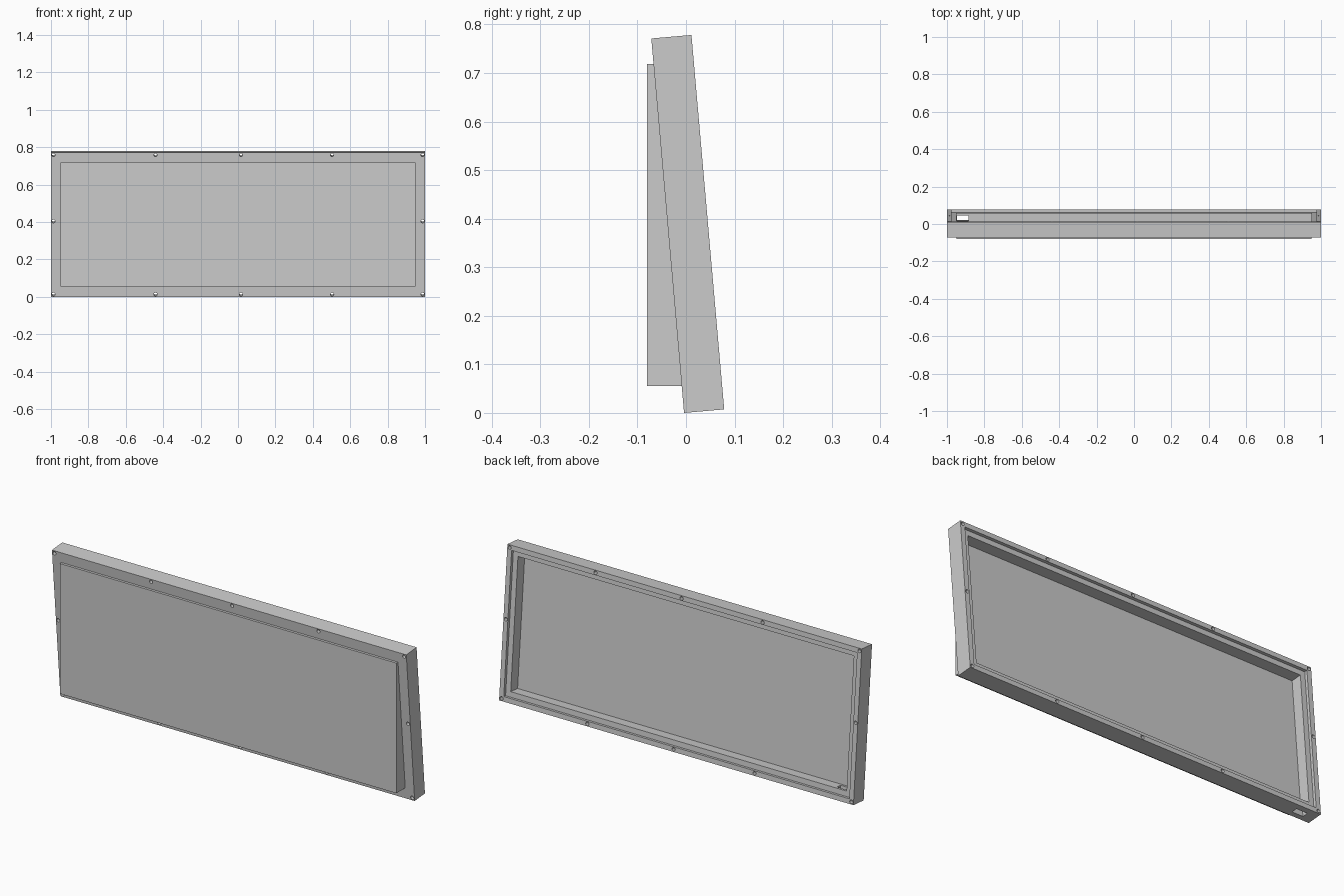
import bpy, bmesh, math
from mathutils import Matrix

cube = bpy.data.objects.get("Cube")
if cube:
    bpy.data.objects.remove(cube, do_unlink=True)

HEIGHT, DEPTH = 0.774, 0.083      # tilted housing, before leaning back
LEAN = math.radians(5)
BASE_Y = -0.004
EDGE = 0.013                      # screw hole distance from the outer edge

grey = bpy.data.materials.new("light grey plastic")
grey.use_nodes = True
colour = (0.6, 0.6, 0.6, 1)
grey.diffuse_color = colour
grey.node_tree.nodes["Principled BSDF"].inputs["Base Color"].default_value = colour


def make_object(name, bm):
    bmesh.ops.recalc_face_normals(bm, faces=bm.faces)
    mesh = bpy.data.meshes.new(name)
    bm.to_mesh(mesh)
    bm.free()
    mesh.materials.append(grey)
    obj = bpy.data.objects.new(name, mesh)
    bpy.context.collection.objects.link(obj)
    return obj


def box(name, x, y, z):
    bm = bmesh.new()
    centre = [(a + b) / 2 for a, b in (x, y, z)]
    size = [b - a for a, b in (x, y, z)]
    matrix = Matrix.Translation(centre) @ Matrix.Diagonal((*size, 1))
    bmesh.ops.create_cube(bm, size=1, matrix=matrix)
    return make_object(name, bm)


def cut(target, cutter):
    mod = target.modifiers.new("cut", "BOOLEAN")
    mod.operation = "DIFFERENCE"
    mod.solver = "EXACT"
    mod.object = cutter
    bpy.context.view_layer.objects.active = target
    bpy.ops.object.modifier_apply(modifier=mod.name)
    bpy.data.objects.remove(cutter, do_unlink=True)


# Housing: shallow tray, open at the back
housing = box("housing", (-1, 1), (0, DEPTH), (0, HEIGHT))

# Recess for the back cover, then the deep cavity and the cable slot
cut(housing, box("cover_recess", (-0.975, 0.975), (0.068, 0.1), (0.025, HEIGHT - 0.025)))
cut(housing, box("cavity", (-0.948, 0.948), (0.012, 0.09), (0.052, HEIGHT - 0.052)))
cut(housing, box("cable_slot", (-0.946, -0.884), (0.025, 0.054), (-0.02, 0.06)))

# Screw holes through the rim
rows = [(x, z) for x in (EDGE - 1, -0.441, 0.016, 0.503, 1 - EDGE)
        for z in (EDGE, HEIGHT - EDGE)]
sides = [(x, 0.405) for x in (EDGE - 1, 1 - EDGE)]
bm = bmesh.new()
for x, z in rows + sides:
    matrix = Matrix.Translation((x, DEPTH / 2, z)) @ Matrix.Rotation(math.pi / 2, 4, "X")
    bmesh.ops.create_cone(bm, cap_ends=True, segments=24, radius1=0.009,
                          radius2=0.009, depth=0.2, matrix=matrix)
cut(housing, make_object("screw_holes", bm))

housing.data.transform(Matrix.Translation((0, BASE_Y, 0)) @ Matrix.Rotation(LEAN, 4, "X"))

# Front panel: upright wedge running into the leaning housing
FRONT, LOW, HIGH = -0.08, 0.055, 0.719


def housing_front(z):
    return BASE_Y - z * math.tan(LEAN) + 0.003


profile = [(FRONT, LOW), (housing_front(LOW), LOW),
           (housing_front(HIGH), HIGH), (FRONT, HIGH)]
bm = bmesh.new()
face = bm.faces.new([bm.verts.new((-0.95, y, z)) for y, z in profile])
ends = bmesh.ops.extrude_face_region(bm, geom=[face])["geom"]
bmesh.ops.translate(bm, vec=(1.9, 0, 0),
                    verts=[v for v in ends if isinstance(v, bmesh.types.BMVert)])
make_object("front_panel", bm)

# Keep the hole walls smooth and the box edges sharp
bpy.ops.object.select_all(action="DESELECT")
housing.select_set(True)
bpy.context.view_layer.objects.active = housing
bpy.ops.object.shade_smooth_by_angle(angle=math.radians(30))
